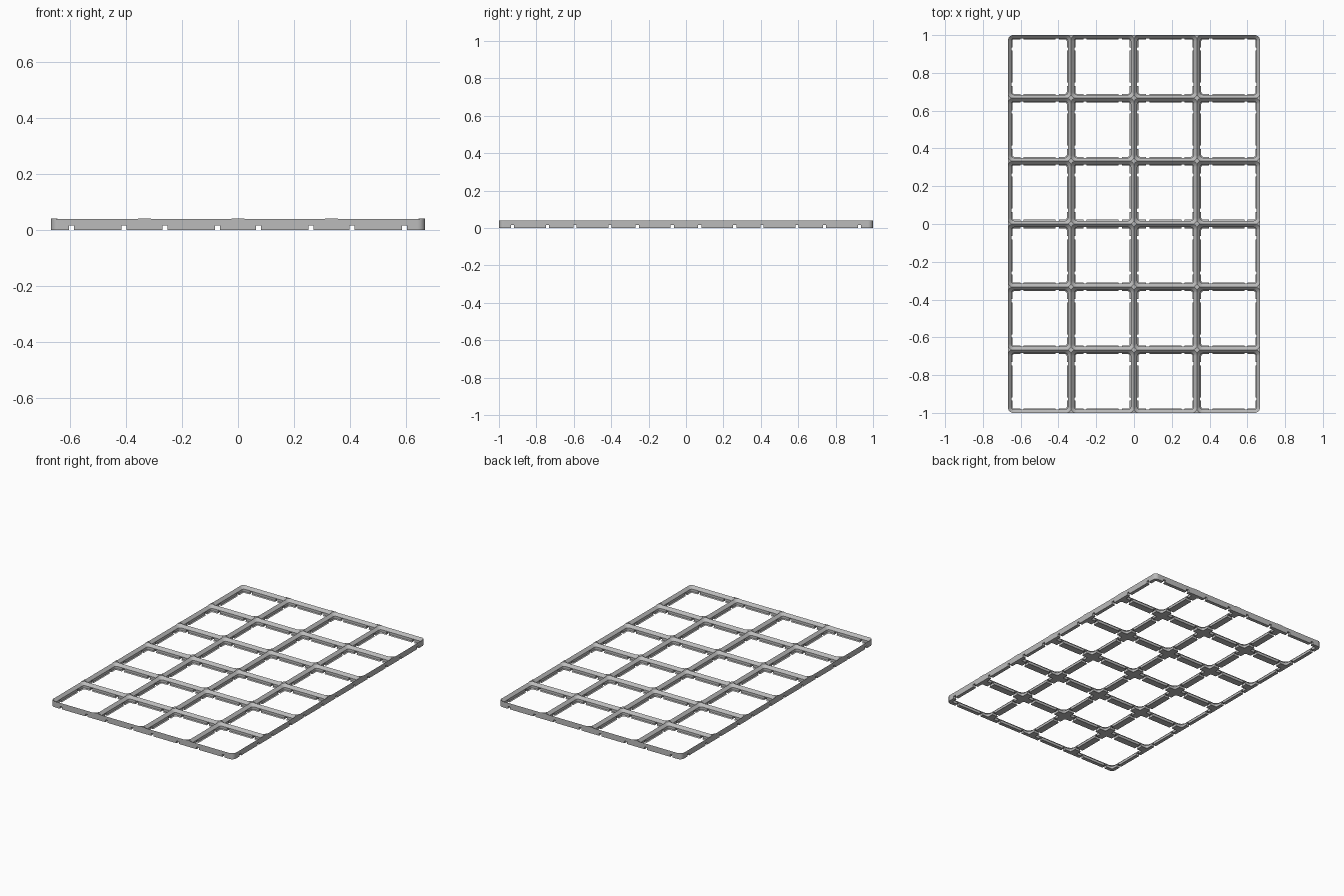
import bpy, bmesh, math

if "Cube" in bpy.data.objects:
    bpy.data.objects.remove(bpy.data.objects["Cube"], do_unlink=True)

COLS, ROWS = 4, 6
PITCH = 2 / ROWS
HALF = PITCH / 2
RIDGE, TOP = 0.039, 0.0415        # straight ridges and raised junctions
ARC = 0.135                       # cell centre to corner-arc centre
LIP, WALL = 0.144, 0.1496         # half openings at the foot and the wall

grey = bpy.data.materials.new("grey plastic")
grey.use_nodes = True
colour = (0.5, 0.5, 0.5, 1)
grey.diffuse_color = colour
grey.node_tree.nodes["Principled BSDF"].inputs["Base Color"].default_value = colour


def ring(bm, cx, cy, hx, hy, r, z, steps=8):
    """Rounded rectangle of vertices at height z."""
    verts = []
    for q, (sx, sy) in enumerate([(1, 1), (-1, 1), (-1, -1), (1, -1)]):
        for i in range(steps + 1):
            a = math.pi / 2 * (q + i / steps)
            verts.append(bm.verts.new((cx + sx * (hx - r) + r * math.cos(a),
                                       cy + sy * (hy - r) + r * math.sin(a), z)))
    return verts


def loft(bm, rings):
    """Skin a stack of rings and cap both ends."""
    for low, high in zip(rings, rings[1:]):
        for i in range(len(low)):
            j = (i + 1) % len(low)
            bm.faces.new((low[i], low[j], high[j], high[i]))
    bm.faces.new(rings[0][::-1])
    bm.faces.new(rings[-1])


def box(bm, cx, cy, sx, sy, z0, z1):
    made = bmesh.ops.create_cube(bm, size=1)["verts"]
    for v in made:
        v.co = (cx + v.co.x * sx, cy + v.co.y * sy,
                (z0 + z1) / 2 + v.co.z * (z1 - z0))


def finish(bm, name, helper=False):
    mesh = bpy.data.meshes.new(name)
    bm.to_mesh(mesh)
    bm.free()
    mesh.materials.append(grey)
    obj = bpy.data.objects.new(name, mesh)
    bpy.context.collection.objects.link(obj)
    obj.hide_render = helper
    return obj


def centres(count):
    return [(i - (count - 1) / 2) * PITCH for i in range(count)]


# Slab with rounded outer corners
bm = bmesh.new()
loft(bm, [ring(bm, 0, 0, COLS * HALF, ROWS * HALF, 0.027, z) for z in (0, TOP)])
grid = finish(bm, "grid_frame")
cutters = []

# Pocket cutters: chamfered foot, straight wall, sloping rim; alternate cells
profile = [(-0.01, LIP), (0, LIP), (WALL - LIP, WALL),
           (RIDGE - HALF + WALL, WALL), (RIDGE + 0.006, HALF + 0.006)]
for parity in (0, 1):
    bm = bmesh.new()
    for i, x in enumerate(centres(COLS)):
        for j, y in enumerate(centres(ROWS)):
            if (i + j) % 2 == parity:
                loft(bm, [ring(bm, x, y, a, a, a - ARC, z) for z, a in profile])
    cutters.append(finish(bm, "pocket_cutter", True))

# Notches under every wall, two per cell side
for axis, count in enumerate((COLS, ROWS)):
    bm = bmesh.new()
    for c in centres(count):
        for side in (-1, 1):
            p = c + side * 0.0935
            if axis == 0:
                box(bm, p, 0, 0.017, 3, -0.01, 0.016)
            else:
                box(bm, 0, p, 3, 0.017, -0.01, 0.016)
    cutters.append(finish(bm, "notch_cutter", True))

# Cut the slab and keep only the result
for cutter in cutters:
    mod = grid.modifiers.new("cut", 'BOOLEAN')
    mod.operation = 'DIFFERENCE'
    mod.solver = 'EXACT'
    mod.object = cutter
bpy.context.view_layer.update()
result = bpy.data.meshes.new_from_object(
    grid.evaluated_get(bpy.context.evaluated_depsgraph_get()))
grid.modifiers.clear()
grid.data = result
result.materials.clear()
result.materials.append(grey)
for poly in result.polygons:
    poly.material_index = 0
for cutter in cutters:
    bpy.data.objects.remove(cutter, do_unlink=True)

bpy.ops.object.select_all(action='DESELECT')
grid.select_set(True)
bpy.context.view_layer.objects.active = grid
bpy.ops.object.shade_smooth_by_angle(angle=math.radians(30))
